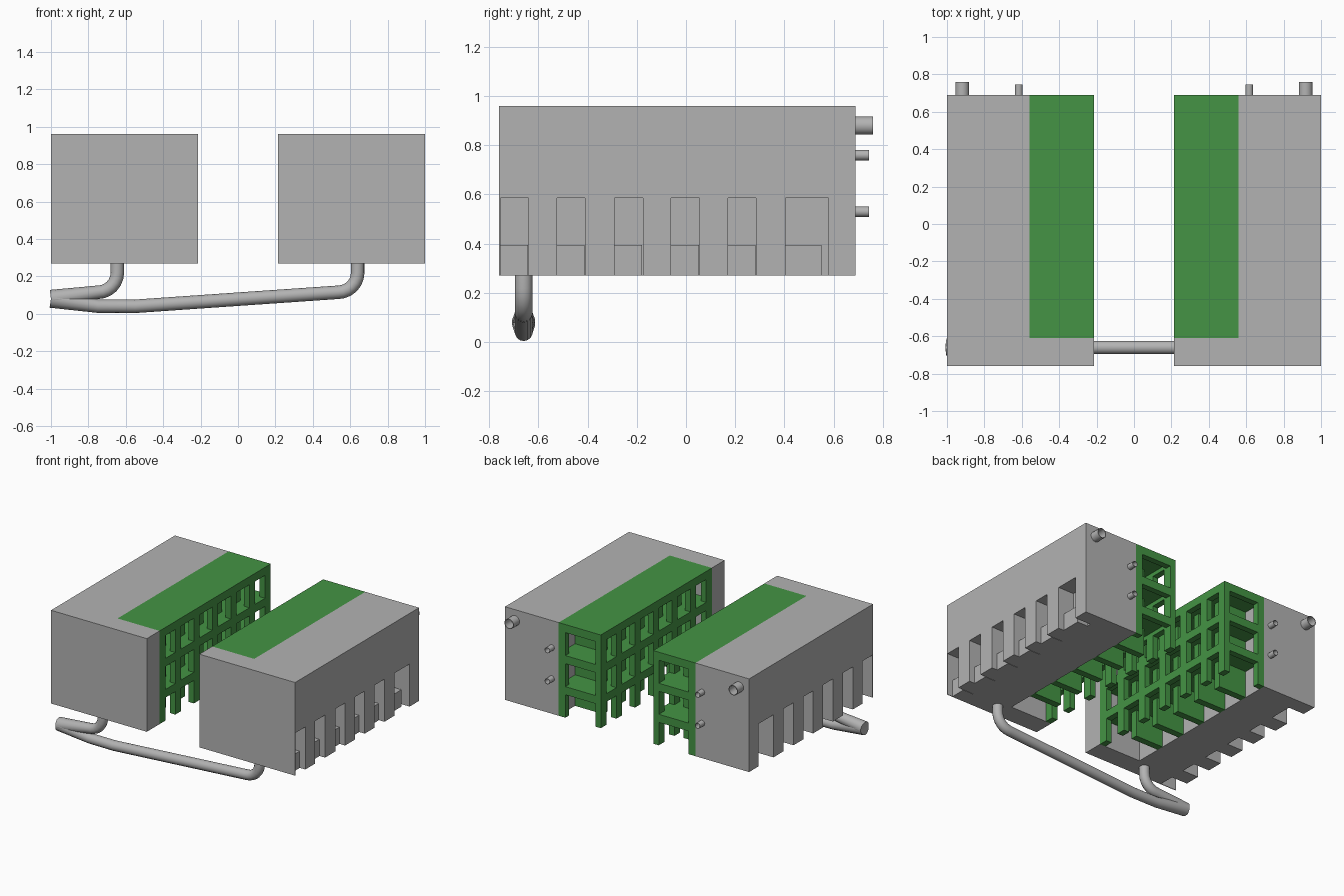
import bpy, bmesh, math
from mathutils import Matrix

if "Cube" in bpy.data.objects:
    bpy.data.objects.remove(bpy.data.objects["Cube"])


def material(name, rgb):
    m = bpy.data.materials.new(name)
    m.diffuse_color = (*rgb, 1)
    m.use_nodes = True
    m.node_tree.nodes["Principled BSDF"].inputs["Base Color"].default_value = m.diffuse_color
    return m


GREY = material("concrete grey", (0.45, 0.45, 0.45))
GREEN = material("frame green", (0.058, 0.296, 0.058))


def finish(bm, name, mat):
    bmesh.ops.recalc_face_normals(bm, faces=bm.faces)
    me = bpy.data.meshes.new(name)
    bm.to_mesh(me)
    bm.free()
    me.materials.append(mat)
    ob = bpy.data.objects.new(name, me)
    bpy.context.collection.objects.link(ob)
    return ob


def boxes(name, mat, items, s):
    """One object from (x0, x1, y0, y1, z0, z1) boxes, mirrored in x by s."""
    bm = bmesh.new()
    for x0, x1, y0, y1, z0, z1 in items:
        mtx = Matrix.Translation((s * (x0 + x1) / 2, (y0 + y1) / 2, (z0 + z1) / 2))
        mtx = mtx @ Matrix.Diagonal((x1 - x0, y1 - y0, z1 - z0, 1))
        bmesh.ops.create_cube(bm, size=1, matrix=mtx)
    return finish(bm, name, mat)


def smooth(ob):
    bpy.ops.object.select_all(action='DESELECT')
    ob.select_set(True)
    bpy.context.view_layer.objects.active = ob
    bpy.ops.object.shade_smooth_by_angle()


X0, XM, X1 = 0.215, 0.56, 1.0
Y0, YM, Y1 = -0.76, -0.61, 0.69
Z0, Z1 = 0.27, 0.96
WINDOWS = [(-0.755, -0.64), (-0.525, -0.41), (-0.29, -0.175),
           (-0.06, 0.055), (0.17, 0.285), (0.405, 0.58)]
BAYS, LEVELS = 6, 3
PITCH, STOREY = (Y1 - YM) / BAYS, (Z1 - Z0) / LEVELS


def building(s, side):
    # L-shaped solid block
    bm = bmesh.new()
    pts = [(X0, Y0), (X1, Y0), (X1, Y1), (XM, Y1), (XM, YM), (X0, YM)]
    f = bm.faces.new([bm.verts.new((s * x, y, Z0)) for x, y in pts])
    ext = bmesh.ops.extrude_face_region(bm, geom=[f])
    bmesh.ops.translate(bm, vec=(0, 0, Z1 - Z0),
                        verts=[v for v in ext["geom"] if isinstance(v, bmesh.types.BMVert)])
    block = finish(bm, side + "_block", GREY)

    # tall recesses along the outer wall
    cutter = boxes(side + "_recess_cutter", GREY,
                   [(X1 - 0.13, X1 + 0.1, a, b, Z0 - 0.1, 0.585) for a, b in WINDOWS], s)
    mod = block.modifiers.new("recesses", 'BOOLEAN')
    mod.object, mod.operation, mod.solver = cutter, 'DIFFERENCE', 'EXACT'
    cutter.hide_render = True
    cutter.hide_set(True)

    # open frame: roof, floors, edge beams
    parts = [(X0, XM, YM, Y1, Z1 - 0.03, Z1)]
    for k in range(1, LEVELS + 1):
        top = Z0 + k * STOREY
        if k < LEVELS:
            parts.append((X0 + 0.045, XM, YM, Y1 - 0.045, top - 0.03, top))
        low = top - 0.06
        parts.append((X0, X0 + 0.045, YM, Y1, low, top))
        parts.append((X0 + 0.045, XM, Y1 - 0.045, Y1, low, top))
    boxes(side + "_floors", GREEN, parts, s)

    # columns along the open face and at the rear corner
    parts = []
    for i in range(BAYS + 1):
        y = min(max(YM + i * PITCH, YM + 0.033), Y1 - 0.033)
        parts.append((X0, X0 + 0.045, y - 0.033, y + 0.033, Z0, Z1 - 0.03))
    parts.append((XM - 0.055, XM, Y1 - 0.045, Y1, Z0, Z1 - 0.03))
    boxes(side + "_columns", GREEN, parts, s)

    # cross walls between the bays
    boxes(side + "_cross_walls", GREEN,
          [(0.33, XM, YM + i * PITCH - 0.025, YM + i * PITCH + 0.025, Z0, Z1 - 0.03)
           for i in range(1, BAYS)], s)

    # hollow pipe stubs on the rear wall
    for name, x, z, r, y in (("large", 0.918, 0.88, 0.037, 0.76),
                             ("upper", 0.616, 0.76, 0.021, 0.745),
                             ("lower", 0.616, 0.53, 0.021, 0.745)):
        bm = bmesh.new()
        rings = [[bm.verts.new((s * x + rr * math.cos(a), yy, z + rr * math.sin(a)))
                  for a in [2 * math.pi * i / 20 for i in range(20)]]
                 for rr, yy in ((r, Y1), (r, y), (r * 0.88, y), (r * 0.88, Y1))]
        for p, q in zip(rings, rings[1:] + rings[:1]):
            for i in range(20):
                j = (i + 1) % 20
                bm.faces.new((p[i], p[j], q[j], q[i]))
        smooth(finish(bm, f"{side}_{name}_stub", GREY))


building(1, "right")
building(-1, "left")

# low blocks set inside the right-hand recesses
boxes("recess_blocks", GREY,
      [(X1 - 0.13, X1 - 0.045, a, b - (0.03 if b > 0.5 else 0.003), Z0, 0.395)
       for a, b in WINDOWS], 1)


def pipe(name, pts):
    """Round pipe through (x, z, radius) points in the plane y = -0.66."""
    cu = bpy.data.curves.new(name, 'CURVE')
    cu.dimensions = '3D'
    cu.bevel_depth, cu.bevel_resolution, cu.use_fill_caps = 1, 5, True
    sp = cu.splines.new('POLY')
    sp.points.add(len(pts) - 1)
    for p, (x, z, r) in zip(sp.points, pts):
        p.co, p.radius = (x, -0.66, z, 1), r
    cu.materials.append(GREY)
    ob = bpy.data.objects.new(name, cu)
    bpy.context.collection.objects.link(ob)
    bpy.ops.object.select_all(action='DESELECT')
    ob.select_set(True)
    bpy.context.view_layer.objects.active = ob
    bpy.ops.object.convert(target='MESH')
    smooth(bpy.context.view_layer.objects.active)


def drop(x):
    """Vertical drop and elbow turning towards -x."""
    arc = [math.radians(15 * i) for i in range(7)]
    return [(x, 0.28, 0.036)] + [(x - 0.105 + 0.105 * math.cos(a),
                                  0.22 - 0.105 * math.sin(a), 0.036) for a in arc]


# underground pipes joining at a common outlet
pipe("long_pipe", drop(0.64) + [(-0.55, 0.04, 0.036), (-0.75, 0.041, 0.036), (-1.0, 0.08, 0.048)])
pipe("short_pipe", drop(-0.645) + [(-1.0, 0.08, 0.048)])
